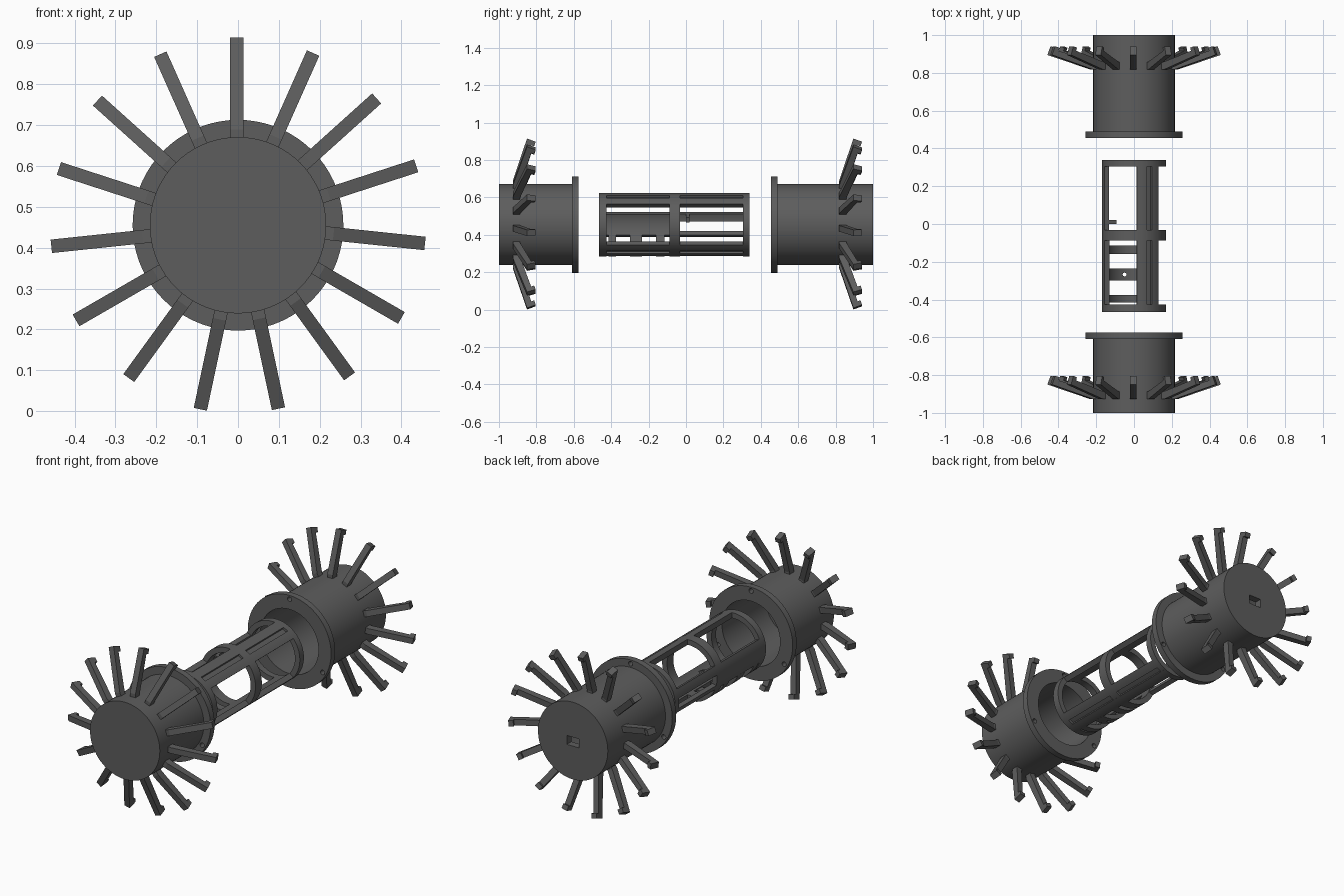
import bpy, bmesh
from math import cos, sin, radians, pi
from mathutils import Matrix, Vector

if "Cube" in bpy.data.objects:
    bpy.data.objects.remove(bpy.data.objects["Cube"], do_unlink=True)

CZ = 0.455            # height of the long axis
R = 0.17              # cage radius

mat = bpy.data.materials.new("charcoal_plastic")
mat.use_nodes = True
mat.diffuse_color = (0.11, 0.11, 0.11, 1)
mat.node_tree.nodes["Principled BSDF"].inputs["Base Color"].default_value = mat.diffuse_color


def finish(name, bm, smooth=True):
    bmesh.ops.recalc_face_normals(bm, faces=bm.faces)
    mesh = bpy.data.meshes.new(name)
    bm.to_mesh(mesh)
    bm.free()
    mesh.materials.append(mat)
    ob = bpy.data.objects.new(name, mesh)
    bpy.context.collection.objects.link(ob)
    if smooth:
        bpy.ops.object.select_all(action="DESELECT")
        ob.select_set(True)
        bpy.context.view_layer.objects.active = ob
        bpy.ops.object.shade_smooth_by_angle(angle=radians(30))
    return ob


def lathe(name, profile, steps=72):
    """Spin a closed (radius, y) profile around the long axis."""
    bm = bmesh.new()
    vs = [bm.verts.new((r, y, CZ)) for r, y in profile]
    n = len(vs)
    edges = [bm.edges.new((vs[i], vs[(i + 1) % n])) for i in range(n)]
    bmesh.ops.spin(bm, geom=vs + edges, cent=(0, 0, CZ), axis=(0, 1, 0),
                   angle=2 * pi, steps=steps)
    bmesh.ops.remove_doubles(bm, verts=bm.verts, dist=1e-5)
    bmesh.ops.dissolve_degenerate(bm, edges=bm.edges, dist=1e-5)
    return finish(name, bm)


def extrude(bm, points, offset):
    """Solid prism from a flat outline."""
    face = bm.faces.new([bm.verts.new(p) for p in points])
    geo = bmesh.ops.extrude_face_region(bm, geom=[face])["geom"]
    bmesh.ops.translate(bm, vec=offset,
                        verts=[v for v in geo if isinstance(v, bmesh.types.BMVert)])


def arc(name, a0, a1, r0, r1, y0, y1):
    """Curved bar between two angles, running along y."""
    n = max(2, int((a1 - a0) / 4))
    angles = [radians(a0 + (a1 - a0) * i / n) for i in range(n + 1)]
    pts = [(r1 * cos(a), y0, CZ + r1 * sin(a)) for a in angles]
    pts += [(r0 * cos(a), y0, CZ + r0 * sin(a)) for a in reversed(angles)]
    bm = bmesh.new()
    extrude(bm, pts, (0, y1 - y0, 0))
    return finish(name, bm)


def cut(ob, bm):
    """Subtract the given solid, then drop the cutter."""
    cutter = finish("cutter", bm, False)
    cutter.hide_render = True
    mod = ob.modifiers.new("cut", "BOOLEAN")
    mod.object = cutter
    mod.solver = "EXACT"
    bpy.ops.object.select_all(action="DESELECT")
    bpy.context.view_layer.objects.active = ob
    ob.select_set(True)
    bpy.ops.object.modifier_apply(modifier=mod.name)
    bpy.data.objects.remove(cutter, do_unlink=True)


def rod(bm, x, y, z, radius, depth, axis):
    m = Matrix.Translation((x, y, z))
    if axis == "Y":
        m = m @ Matrix.Rotation(pi / 2, 4, "X")
    bmesh.ops.create_cone(bm, cap_ends=True, segments=20, radius1=radius,
                          radius2=radius, depth=depth, matrix=m)


def cup(name, closed, rim):
    """Flanged cup, closed at the outer end, with three bolt holes."""
    s = 1 if rim > closed else -1
    ob = lathe(name, [(0, closed), (0.216, closed), (0.216, rim - s * 0.035),
                      (0.258, rim - s * 0.035), (0.258, rim), (0.18, rim),
                      (0.18, closed + s * 0.04), (0, closed + s * 0.04)])
    bm = bmesh.new()
    for k in range(3):
        a = radians(90 + 120 * k)
        rod(bm, 0.237 * cos(a), rim, CZ + 0.237 * sin(a), 0.013, 0.12, "Y")
    cut(ob, bm)
    return ob


def legs(name, shift):
    """Fifteen hooked legs fanned around a cup."""
    profile = [(0.19, -0.926), (0.235, -0.926), (0.46, -0.85), (0.443, -0.804),
               (0.418, -0.812), (0.424, -0.828), (0.225, -0.888), (0.19, -0.888)]
    bm = bmesh.new()
    for k in range(15):
        turn = Matrix.Rotation(radians(24 * k), 4, "Y")
        pts = [turn @ Vector((-0.02, y + shift, r)) for r, y in profile]
        extrude(bm, [p + Vector((0, 0, CZ)) for p in pts],
                turn.to_3x3() @ Vector((0.033, 0, 0)))
    return finish(name, bm, False)


# End cups and their legs
cup("front_cup", -1.0, -0.575)
back = cup("back_cup", 1.0, 0.455)
bm = bmesh.new()
bmesh.ops.create_cube(bm, size=1, matrix=Matrix.Translation((0, 1, CZ - 0.005))
                      @ Matrix.Diagonal((0.075, 0.2, 0.05, 1)))
cut(back, bm)
legs("front_legs", 0)
legs("back_legs", 1.745)

# Cage rings
Y0, Y1 = -0.465, 0.34
for name, a, b in (("front_ring", Y0, Y0 + 0.04), ("middle_ring", -0.088, -0.032),
                   ("back_ring", Y1 - 0.036, Y1)):
    lathe(name, [(0.14, a), (R, a), (R, b), (0.14, b)])

# Grooved rails, upper and lower
for name, s in (("upper", 1), ("lower", -1)):
    for part, a, b, r in (("outer_rail", 40, 56, R), ("rail_groove", 56, 66, R - 0.012),
                          ("inner_rail", 66, 85, R)):
        lo, hi = sorted((s * a, s * b))
        arc(f"{name}_{part}", lo, hi, 0.14, r, Y0, Y1)

# Side rail: solid in front, slotted behind
arc("side_rail_front", 157, 203, 0.14, R, Y0, -0.05)
arc("side_rail_upper", 157, 174, 0.145, R, -0.05, Y1)
arc("side_rail_lower", 194, 203, 0.145, R, -0.05, Y1)
arc("side_rail_stop", 157, 174, 0.10, R, 0.0, 0.02)

# Cross bars between side rail and lower rail
for name, a, b in (("front_bar", -0.415, -0.375), ("centre_bar", -0.30, -0.235),
                   ("rear_bar", -0.16, -0.115)):
    bar = arc(name, 202, 276, 0.145, R, a, b)
    if name == "centre_bar":
        bm = bmesh.new()
        rod(bm, -0.05, (a + b) / 2, CZ - 0.15, 0.01, 0.2, "Z")
        cut(bar, bm)
